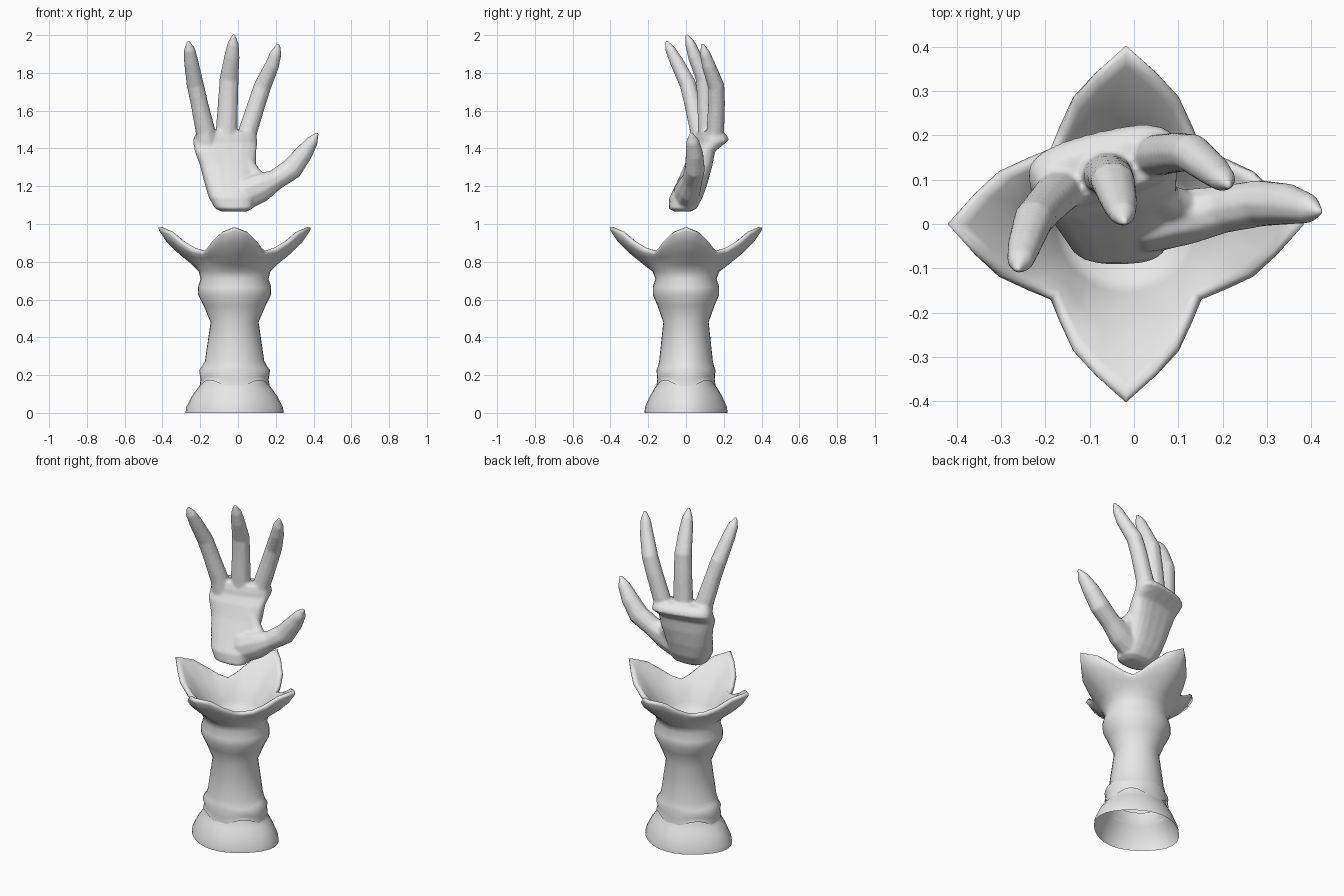
import bpy, bmesh, math
from mathutils import Vector, Matrix

stone = bpy.data.materials.new("pale_grey")
stone.diffuse_color = (0.8, 0.8, 0.8, 1)


def loft(name, rings, cap_start=False, cap_end=False, angle=50):
    """Skin a list of equal-length point rings into one smooth object."""
    bm = bmesh.new()
    rows = [[bm.verts.new(p) for p in ring] for ring in rings]
    n = len(rows[0])
    for a, b in zip(rows, rows[1:]):
        for i in range(n):
            j = (i + 1) % n
            bm.faces.new((a[i], a[j], b[j], b[i]))
    if cap_start:
        bm.faces.new(rows[0][::-1])
    if cap_end:
        bm.faces.new(rows[-1])
    bmesh.ops.recalc_face_normals(bm, faces=bm.faces)
    mesh = bpy.data.meshes.new(name)
    bm.to_mesh(mesh)
    bm.free()
    mesh.materials.append(stone)
    ob = bpy.data.objects.new(name, mesh)
    bpy.context.collection.objects.link(ob)
    bpy.ops.object.select_all(action='DESELECT')
    ob.select_set(True)
    bpy.context.view_layer.objects.active = ob
    bpy.ops.object.shade_smooth_by_angle(angle=math.radians(angle))
    return ob


# ---- pedestal ----
SIDES, CX = 32, -0.018
REACH = (1, 0.68, 0.44, 0.17, 0)     # petal tip down to the notch, outwards
RISE = (1, 0.8, 0.42, 0.12, 0)       # the same, upwards


def oval(rx, ry, z, wave=0, pinch=0):
    """Oval ring; wave lifts the diagonals, pinch pulls them in."""
    ring = []
    for i in range(SIDES):
        a = 2 * math.pi * i / SIDES
        s = 1 - pinch * math.sin(2 * a) ** 2
        ring.append((CX + s * rx * math.cos(a), s * ry * math.sin(a),
                     z + wave * math.cos(4 * a)))
    return ring


def petals(tip, notch):
    """Four-pointed ring: tip and notch are (radius, height)."""
    ring = []
    for i in range(SIDES):
        a, k = 2 * math.pi * i / SIDES, min(i % 8, 8 - i % 8)
        r = notch[0] + (tip[0] - notch[0]) * REACH[k]
        z = notch[1] + (tip[1] - notch[1]) * RISE[k]
        ring.append((CX + r * math.cos(a), r * math.sin(a), z))
    return ring


# Flared foot, open underneath
loft("base_skirt", [oval(0.26, 0.22, 0, 0, 0.05), oval(0.256, 0.217, 0.03, 0, 0.05),
                    oval(0.228, 0.193, 0.085, 0, 0.04), oval(0.2, 0.17, 0.125, 0, 0.02),
                    oval(0.176, 0.15, 0.155), oval(0.168, 0.142, 0.2)])

# Wavy cuff, stem, collar bulge and hollow petal cup in one skin
loft("stem_and_cup", [
    oval(0.187, 0.158, 0.153, -0.02),
    oval(0.18, 0.152, 0.185, -0.01), oval(0.188, 0.156, 0.218, 0.008),
    oval(0.172, 0.148, 0.24, 0.008), oval(0.157, 0.142, 0.275),
    oval(0.127, 0.12, 0.48), oval(0.165, 0.152, 0.57), oval(0.193, 0.176, 0.625),
    oval(0.194, 0.176, 0.665), oval(0.18, 0.162, 0.71), oval(0.19, 0.178, 0.75),
    petals((0.225, 0.785), (0.205, 0.793)), petals((0.295, 0.842), (0.23, 0.822)),
    petals((0.36, 0.905), (0.239, 0.836)), petals((0.4, 0.965), (0.241, 0.846)),
    petals((0.403, 0.98), (0.233, 0.856)), petals((0.385, 0.984), (0.222, 0.858)),
    petals((0.355, 0.962), (0.212, 0.852)), petals((0.26, 0.875), (0.19, 0.81)),
    oval(0.16, 0.155, 0.75), oval(0.135, 0.13, 0.68),
], cap_end=True, angle=75)


# ---- hand ----
def palm_ring(cx, cy, z, hx, hy, yaw, tilt=0, n=20):
    """Rounded box section, turned by yaw degrees, sloped by tilt."""
    ring = []
    rot = Matrix.Rotation(math.radians(yaw), 3, 'Z')
    for i in range(n):
        a = 2 * math.pi * i / n
        c, s = math.cos(a), math.sin(a)
        x = hx * math.copysign(abs(c) ** 0.7, c)
        y = hy * math.copysign(abs(s) ** 0.7, s)
        ring.append(Vector((cx, cy, z)) + rot @ Vector((x, y, tilt * y)))
    return ring


hand_parts = [loft("palm", [
    palm_ring(-0.02, -0.018, 1.065, 0.065, 0.042, 0),
    palm_ring(-0.022, -0.018, 1.082, 0.1, 0.074, 2),
    palm_ring(-0.035, 0.0, 1.14, 0.12, 0.088, 4),
    palm_ring(-0.045, 0.033, 1.22, 0.134, 0.079, 7),
    palm_ring(-0.053, 0.066, 1.31, 0.15, 0.066, 10),
    palm_ring(-0.066, 0.084, 1.385, 0.166, 0.056, 12),
    palm_ring(-0.068, 0.132, 1.437, 0.174, 0.079, 14, 0.1),
    palm_ring(-0.066, 0.13, 1.462, 0.168, 0.072, 14, 0.1),
    palm_ring(-0.062, 0.122, 1.492, 0.155, 0.05, 14),
], True, True)]


def digit(name, path, n=10):
    """Tapered tube through (x, y, z, half width, half depth) points."""
    pts = [Vector(p[:3]) for p in path]
    rings = []
    for k, p in enumerate(path):
        t = (pts[min(k + 1, len(pts) - 1)] - pts[max(k - 1, 0)]).normalized()
        u = Vector((0, 1, 0)).cross(t).normalized()
        v = t.cross(u)
        rings.append([pts[k] + u * p[3] * math.cos(2 * math.pi * i / n)
                      + v * p[4] * math.sin(2 * math.pi * i / n) for i in range(n)])
    hand_parts.append(loft(name, rings, True, True))


digit("outer_finger", [
    (-0.165, 0.075, 1.42, 0.055, 0.05), (-0.172, 0.07, 1.49, 0.053, 0.05),
    (-0.205, 0.035, 1.64, 0.047, 0.046), (-0.227, 0.01, 1.74, 0.046, 0.045),
    (-0.248, -0.05, 1.86, 0.039, 0.037), (-0.257, -0.084, 1.925, 0.031, 0.028),
    (-0.263, -0.106, 1.97, 0.007, 0.007)])
digit("middle_finger", [
    (-0.062, 0.115, 1.42, 0.06, 0.052), (-0.06, 0.112, 1.50, 0.058, 0.05),
    (-0.053, 0.105, 1.65, 0.054, 0.047), (-0.047, 0.095, 1.77, 0.051, 0.045),
    (-0.032, 0.045, 1.89, 0.041, 0.037), (-0.026, 0.022, 1.955, 0.031, 0.028),
    (-0.022, 0.001, 2.006, 0.007, 0.007)])
digit("inner_finger", [
    (0.035, 0.145, 1.42, 0.052, 0.05), (0.055, 0.156, 1.50, 0.051, 0.048),
    (0.1, 0.162, 1.64, 0.048, 0.046), (0.13, 0.16, 1.73, 0.047, 0.045),
    (0.18, 0.12, 1.84, 0.039, 0.037), (0.201, 0.1, 1.905, 0.031, 0.028),
    (0.216, 0.086, 1.958, 0.007, 0.007)])
digit("thumb", [
    (-0.04, 0.01, 1.145, 0.06, 0.06), (0.04, 0.003, 1.162, 0.088, 0.07),
    (0.12, 0.017, 1.195, 0.08, 0.064), (0.2, 0.033, 1.235, 0.055, 0.055),
    (0.285, 0.047, 1.292, 0.059, 0.054), (0.345, 0.045, 1.37, 0.049, 0.048),
    (0.393, 0.035, 1.438, 0.033, 0.035), (0.422, 0.027, 1.484, 0.007, 0.008)])

# Rounded web between thumb and palm, mostly buried
digit("thumb_web", [(0.04, 0.065, 1.33, 0.04, 0.03), (0.07, 0.05, 1.26, 0.055, 0.04),
                    (0.12, 0.03, 1.21, 0.055, 0.045)])

# Fuse palm and digits into a single blended surface
bpy.ops.object.select_all(action='DESELECT')
for ob in hand_parts:
    ob.select_set(True)
hand = hand_parts[0]
bpy.context.view_layer.objects.active = hand
bpy.ops.object.join()
hand.name = "hand"
fuse = hand.modifiers.new("fuse", 'REMESH')
fuse.mode = 'VOXEL'
fuse.voxel_size = 0.008
fuse.use_smooth_shade = True
soften = hand.modifiers.new("soften", 'SMOOTH')
soften.factor = 0.5
soften.iterations = 4
